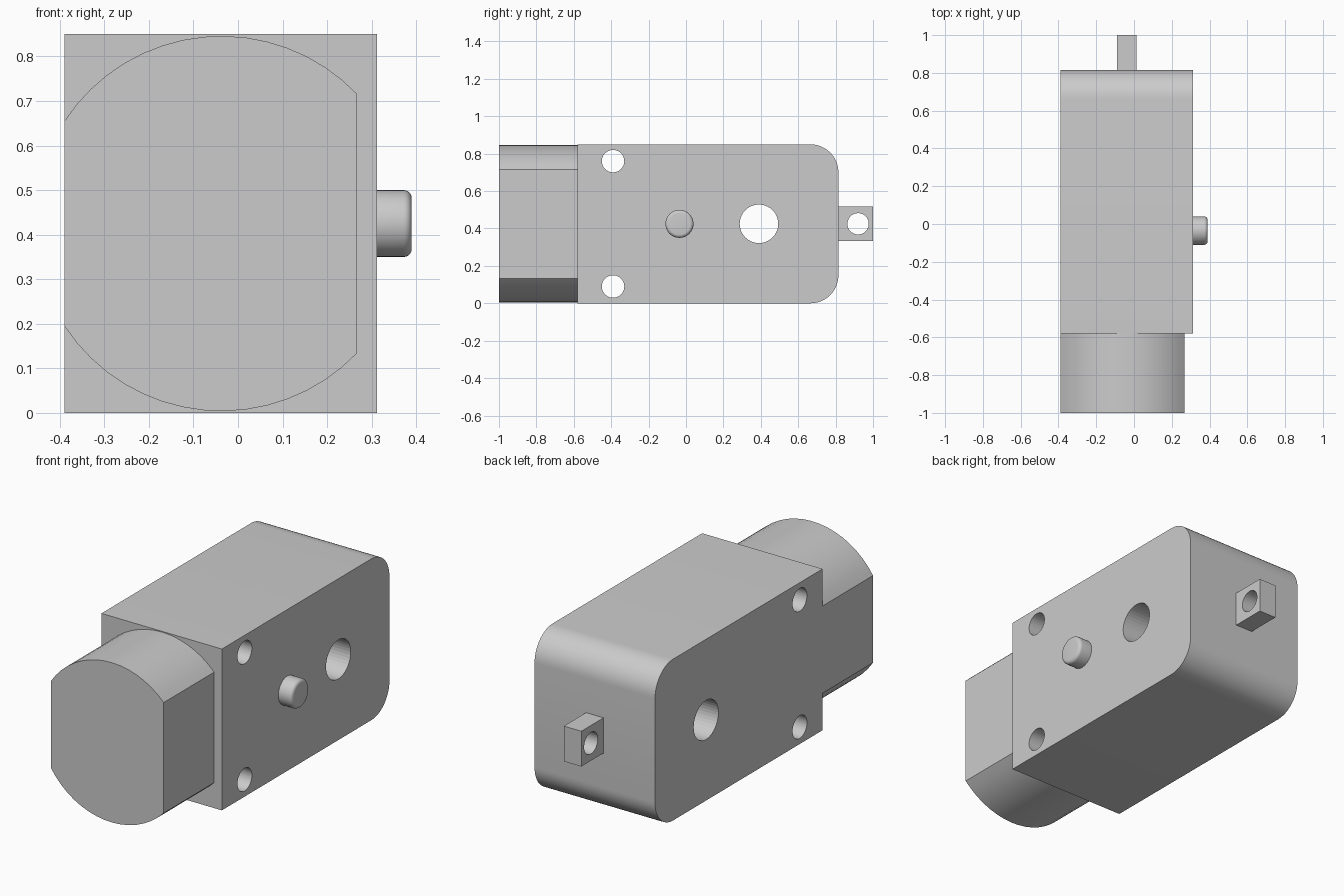
import bpy, bmesh
from math import sin, cos, pi, asin, radians
from mathutils import Vector

cube = bpy.data.objects.get("Cube")
if cube:
    bpy.data.objects.remove(cube, do_unlink=True)

grey = bpy.data.materials.new("plain grey")
grey.use_nodes = True
COLOUR = (0.6, 0.6, 0.6, 1)
grey.diffuse_color = COLOUR
grey.node_tree.nodes["Principled BSDF"].inputs["Base Color"].default_value = COLOUR

MID = 0.425  # height of the centre line


def arc(cx, cy, r, start, end, n):
    return [(cx + r * cos(start + (end - start) * i / n),
             cy + r * sin(start + (end - start) * i / n)) for i in range(n + 1)]


def prism(name, profile, axis, lo, hi):
    """Extrude a profile along x (profile is y, z) or y (profile is x, z)."""
    bm = bmesh.new()
    place = (lambda a, b: (lo, a, b)) if axis == "x" else (lambda a, b: (a, lo, b))
    face = bm.faces.new([bm.verts.new(place(a, b)) for a, b in profile])
    out = bmesh.ops.extrude_face_region(bm, geom=[face])
    shift = Vector((hi - lo, 0, 0) if axis == "x" else (0, hi - lo, 0))
    bmesh.ops.translate(bm, vec=shift,
                        verts=[v for v in out["geom"] if isinstance(v, bmesh.types.BMVert)])
    bmesh.ops.recalc_face_normals(bm, faces=bm.faces)
    mesh = bpy.data.meshes.new(name)
    bm.to_mesh(mesh)
    bm.free()
    mesh.materials.append(grey)
    obj = bpy.data.objects.new(name, mesh)
    bpy.context.collection.objects.link(obj)
    return obj


def circle(y, z, r, n=40):
    return arc(y, z, r, 0, 2 * pi, n)[:-1]


def drill(obj, name, y, z, r):
    """Cut a round hole right through along x."""
    cutter = prism(name, circle(y, z, r), "x", -0.6, 0.6)
    cutter.hide_render = True
    cutter.hide_set(True)
    mod = obj.modifiers.new(name, "BOOLEAN")
    mod.operation = "DIFFERENCE"
    mod.solver = "EXACT"
    mod.object = cutter


def smooth(obj):
    bpy.ops.object.select_all(action="DESELECT")
    obj.select_set(True)
    bpy.context.view_layer.objects.active = obj
    bpy.ops.object.shade_smooth_by_angle(angle=radians(30))


# gearbox housing with two rounded rear edges and three through holes
R = 0.15
housing = prism("gearbox_housing",
                [(-0.58, 0)] + arc(0.815 - R, R, R, -pi / 2, 0, 12)
                + arc(0.815 - R, 0.85 - R, R, 0, pi / 2, 12) + [(-0.58, 0.85)],
                "x", -0.39, 0.312)
drill(housing, "lower_mount_hole_cutter", -0.39, 0.09, 0.06)
drill(housing, "upper_mount_hole_cutter", -0.39, 0.76, 0.06)
drill(housing, "large_hole_cutter", 0.39, MID, 0.103)

# motor can: a cylinder with a flat on each side
CX, CR = -0.037, 0.421
right = asin((0.267 - CX) / CR)
left = asin((CX + 0.39) / CR)
motor = prism("motor_can",
              arc(CX, MID, CR, pi / 2 - right, pi / 2 + left, 16)
              + arc(CX, MID, CR, 1.5 * pi - left, 1.5 * pi + right, 16),
              "y", -1.0, -0.58)

# rear tab with a hole
tab = prism("rear_tab", [(0.815, 0.332), (1, 0.332), (1, 0.518), (0.815, 0.518)],
            "x", -0.09, 0.012)
drill(tab, "tab_hole_cutter", 0.92, MID, 0.057)

# output stub with a rounded rim
stub = prism("output_stub", circle(-0.035, MID, 0.075), "x", 0.312, 0.39)
bm = bmesh.new()
bm.from_mesh(stub.data)
rim = [e for e in bm.edges if all(v.co.x > 0.38 for v in e.verts)]
bmesh.ops.bevel(bm, geom=rim, offset=0.018, segments=5, profile=0.5, affect="EDGES")
bm.to_mesh(stub.data)
bm.free()

for part in (housing, motor, tab, stub):
    smooth(part)
